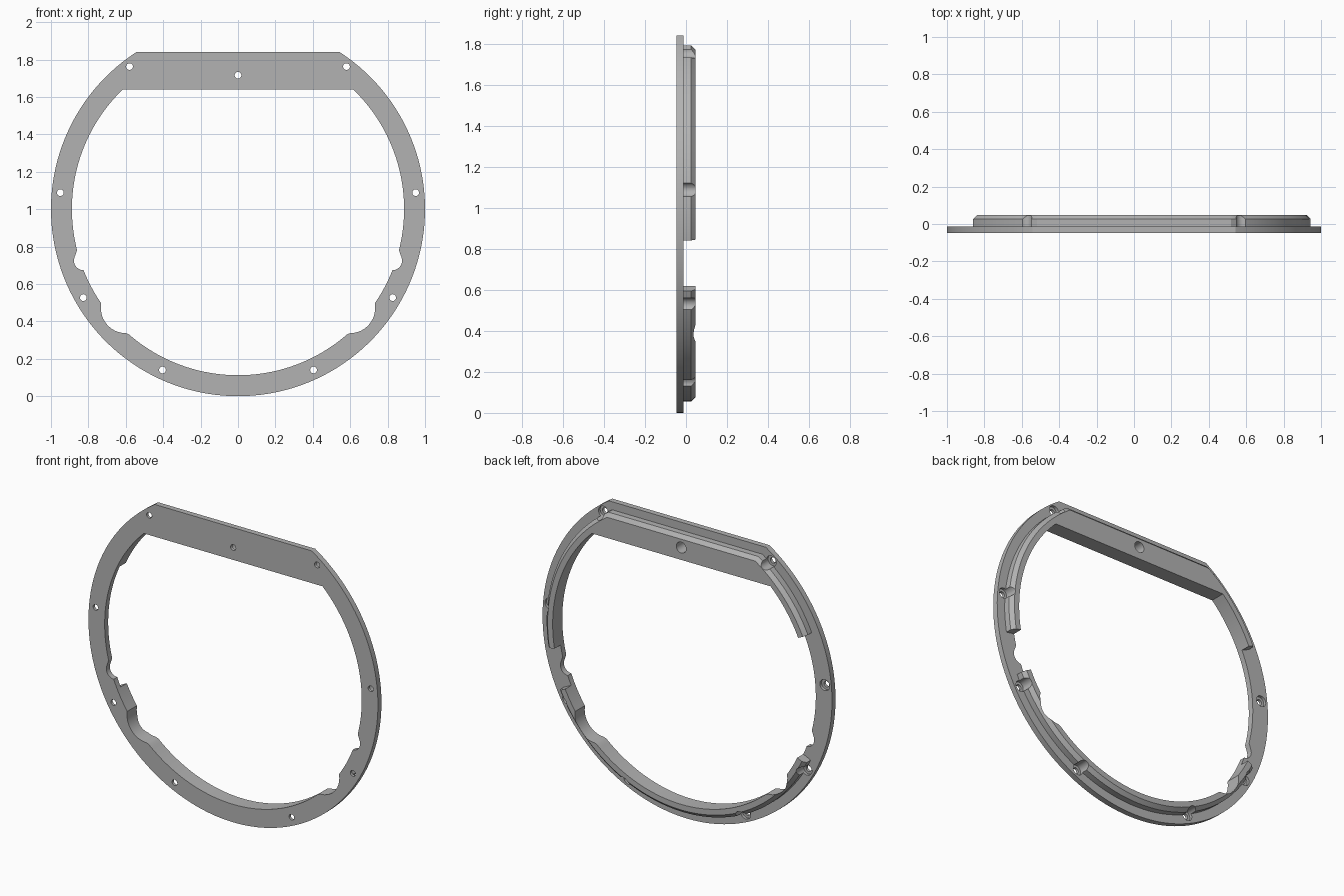
import bpy, bmesh
from math import sin, cos, asin, radians, degrees

cube = bpy.data.objects.get("Cube")
if cube:
    bpy.data.objects.remove(cube, do_unlink=True)

FRONT, PLATE_BACK, BACK = -0.0475, -0.0125, 0.0475
CHAMFER = 0.022
CENTRE_Z = 1.0

grey = bpy.data.materials.new("plain_grey")
grey.use_nodes = True
colour = (0.45, 0.45, 0.45, 1)
grey.diffuse_color = colour
grey.node_tree.nodes["Principled BSDF"].inputs["Base Color"].default_value = colour


def arc(r, start, end, n, cx=0.0, cz=CENTRE_Z):
    """Points along an arc in the x-z plane, angles in degrees."""
    steps = [radians(start + (end - start) * i / n) for i in range(n + 1)]
    return [(cx + r * cos(a), cz + r * sin(a)) for a in steps]


def capped_circle(r, top):
    """Circle with its upper part cut off flat."""
    a = degrees(asin((top - CENTRE_Z) / r))
    return arc(r, a, -180 - a, 120)


def loft(name, *sections):
    """Closed solid through (points, y) sections of equal length."""
    bm = bmesh.new()
    rings = [[bm.verts.new((x, y, z)) for x, z in pts] for pts, y in sections]
    for lower, upper in zip(rings, rings[1:]):
        for i in range(len(lower)):
            j = (i + 1) % len(lower)
            bm.faces.new((lower[i], lower[j], upper[j], upper[i]))
    bm.faces.new(rings[0])
    bm.faces.new(rings[-1])
    bmesh.ops.recalc_face_normals(bm, faces=bm.faces[:])
    mesh = bpy.data.meshes.new(name)
    bm.to_mesh(mesh)
    bm.free()
    mesh.materials.append(grey)
    ob = bpy.data.objects.new(name, mesh)
    bpy.context.collection.objects.link(ob)
    return ob


def combine(target, tool, operation):
    """Apply a boolean and discard the tool."""
    mod = target.modifiers.new(operation, 'BOOLEAN')
    mod.operation, mod.solver, mod.object = operation, 'EXACT', tool
    bpy.context.view_layer.update()
    graph = bpy.context.evaluated_depsgraph_get()
    result = bpy.data.meshes.new_from_object(target.evaluated_get(graph))
    target.modifiers.clear()
    target.data = result
    bpy.data.objects.remove(tool, do_unlink=True)


# Raised rim on the back, chamfered along its outer edge
outer = capped_circle(0.945, 1.79)
rim = loft("raised_rim", (outer, -0.03), (outer, BACK - CHAMFER),
           (capped_circle(0.945 - CHAMFER, 1.79 - CHAMFER), BACK))

# Gaps in the rim, a longer one on the -x side
for side, upper_end in ((1, -9.7), (-1, 24.5)):
    wedge = arc(0.7, -25.5, upper_end, 8) + arc(1.2, upper_end, -25.5, 8)
    wedge = [(side * x, z) for x, z in wedge]
    combine(rim, loft("gap_cutter", (wedge, -0.1), (wedge, 0.1)), 'DIFFERENCE')

# Flat front plate
plate_outline = capped_circle(1.0, 1.84)
frame = loft("mounting_frame", (plate_outline, FRONT), (plate_outline, PLATE_BACK))
combine(frame, rim, 'UNION')

# Opening with two rounded notches on each side
half = (arc(0.888, 46, -14.3, 40)
        + arc(0.052, 20, -90, 10, 0.825, 0.725)
        + arc(0.888, -22, -34.5, 8)
        + arc(0.133, 0, -90, 14, 0.6, 0.47)
        + arc(0.888, -49, -90, 28))
opening = half + [(-x, z) for x, z in reversed(half[:-1])]
combine(frame, loft("opening_cutter", (opening, -0.2), (opening, 0.2)), 'DIFFERENCE')

# Screw holes, each with a wider recess from the back
right_holes = [(0.58, 1.762), (0.95, 1.088), (0.827, 0.527), (0.404, 0.14)]
holes = [(0, 1.716)] + [(s * x, z) for x, z in right_holes for s in (1, -1)]
for x, z in holes:
    for r, start in ((0.034, -0.03), (0.018, -0.2)):
        ring = arc(r, 0, 345, 23, x, z)
        combine(frame, loft("hole_cutter", (ring, start), (ring, 0.2)), 'DIFFERENCE')

# Smooth curved walls, keep edges crisp
bpy.ops.object.select_all(action='DESELECT')
frame.select_set(True)
bpy.context.view_layer.objects.active = frame
bpy.ops.object.shade_smooth_by_angle(angle=radians(25))
